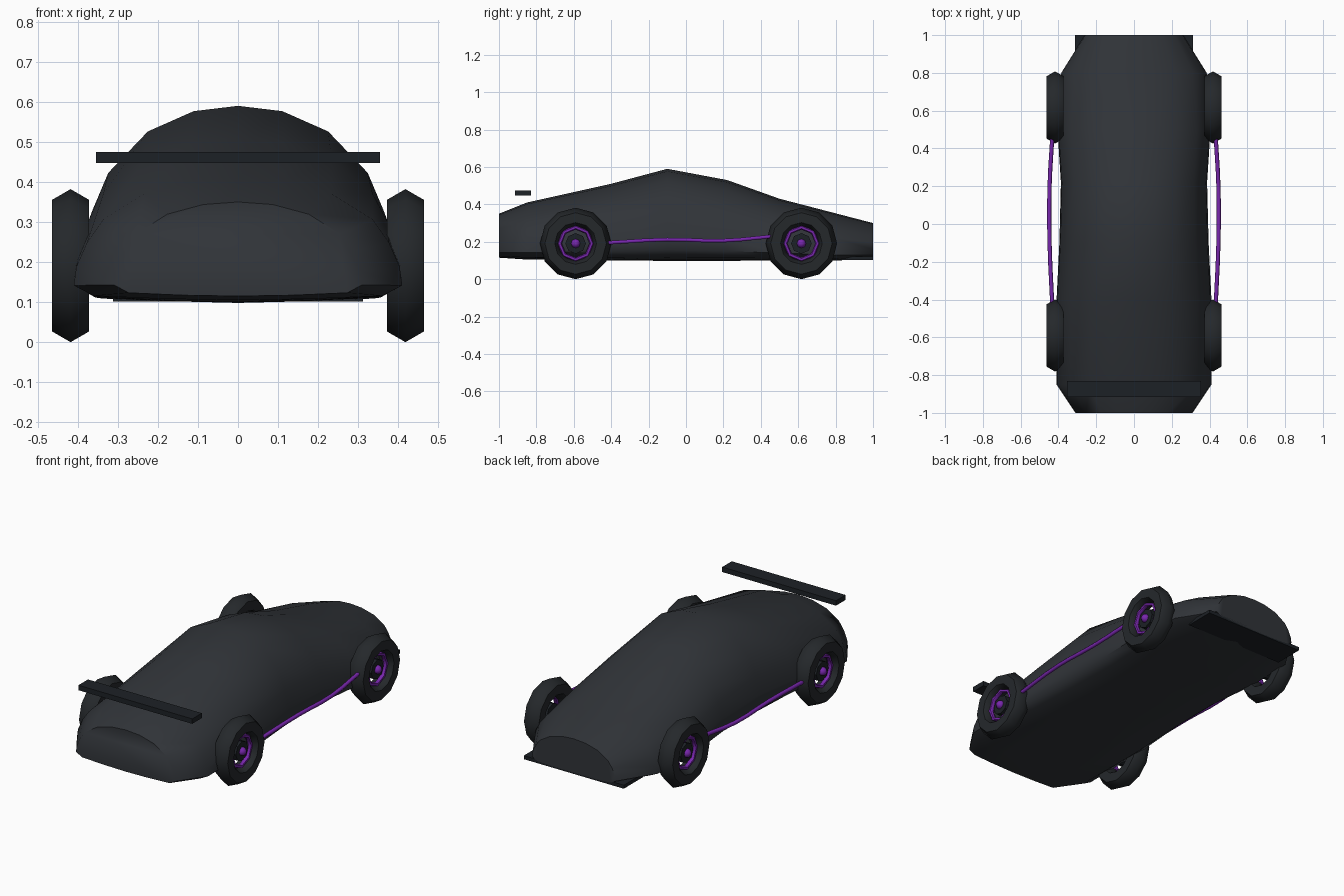
import bpy, bmesh
from math import pi, radians, cos, sin

if "Cube" in bpy.data.objects:
    bpy.data.objects.remove(bpy.data.objects["Cube"])


def material(name, color):
    m = bpy.data.materials.new(name)
    m.diffuse_color = (*color, 1)
    m.use_nodes = True
    m.node_tree.nodes["Principled BSDF"].inputs["Base Color"].default_value = m.diffuse_color
    return m


paint = material("dark_paint", (0.03, 0.034, 0.04))
rubber = material("rubber", (0.018, 0.021, 0.024))
trim = material("trim", (0.012, 0.015, 0.019))
purple = material("purple_glow", (0.19, 0.02, 0.42))


def finish(name, mat, angle=None):
    ob = bpy.context.object
    ob.name = name
    ob.data.materials.append(mat)
    if angle:
        bpy.ops.object.shade_smooth_by_angle(angle=radians(angle))
    return ob


def box(name, lo, hi, mat):
    bpy.ops.mesh.primitive_cube_add(size=1, location=[(a + b) / 2 for a, b in zip(lo, hi)])
    bpy.context.object.scale = [b - a for a, b in zip(lo, hi)]
    return finish(name, mat)


# Body: one half section lofted through stations (y, half width, bottom, top)
half = [(0, 1), (0.28, 0.973), (0.57, 0.87), (0.82, 0.66), (0.92, 0.47),
        (0.985, 0.27), (1, 0.12), (0.88, 0.035), (0.45, 0.01), (0, 0)]
section = half + [(-u, v) for u, v in half[-2:0:-1]]
stations = [(-1, 0.31, 0.115, 0.35), (-0.85, 0.41, 0.105, 0.41), (-0.4, 0.41, 0.10, 0.51),
            (-0.1, 0.395, 0.098, 0.59), (0.22, 0.387, 0.098, 0.53), (0.5, 0.405, 0.10, 0.43),
            (0.8, 0.385, 0.10, 0.352), (1, 0.26, 0.107, 0.30)]
bm = bmesh.new()
rings = [[bm.verts.new((u * w, y, b + v * (t - b))) for u, v in section]
         for y, w, b, t in stations]
n = len(section)
for r, s in zip(rings, rings[1:]):
    for i in range(n):
        bm.faces.new((r[i], r[(i + 1) % n], s[(i + 1) % n], s[i]))
bm.faces.new(rings[0])
bm.faces.new(rings[-1])
bmesh.ops.recalc_face_normals(bm, faces=bm.faces[:])
mesh = bpy.data.meshes.new("body")
bm.to_mesh(mesh)
bm.free()
body = bpy.data.objects.new("body", mesh)
bpy.context.collection.objects.link(body)
bpy.context.view_layer.objects.active = body
body.select_set(True)
finish("body", paint, 60)

# Wing and splitter
box("wing", (-0.355, -0.915, 0.447), (0.355, -0.83, 0.475), trim)
box("splitter", (-0.312, 0.83, 0.102), (0.312, 1.0, 0.122), trim)

# Wheels: tyre, rim ring, inner disc and hub cap
turn = (0, pi / 2, 0)
for side, sx in (("right", 1), ("left", -1)):
    for end, y in (("rear", -0.59), ("front", 0.617)):
        tag = f"{end}_{side}"
        c = (sx * 0.418, y, 0.191)
        bpy.ops.mesh.primitive_torus_add(location=c, rotation=turn, major_radius=0.138,
                                         minor_radius=0.053, major_segments=12, minor_segments=6)
        finish("tyre_" + tag, rubber, 60)
        bpy.ops.mesh.primitive_torus_add(location=(sx * 0.43, y, 0.191), rotation=turn,
                                         major_radius=0.086, minor_radius=0.012,
                                         major_segments=8, minor_segments=6)
        finish("rim_" + tag, purple, 60)
        bpy.ops.mesh.primitive_cylinder_add(vertices=8, radius=0.055, depth=0.04,
                                            location=c, rotation=turn)
        finish("disc_" + tag, trim, 30)
        bpy.ops.mesh.primitive_uv_sphere_add(segments=8, ring_count=6, radius=0.025,
                                             location=(sx * 0.437, y, 0.191), rotation=turn)
        finish("hub_" + tag, purple, 60)

    # Glowing side strip swept along a short path
    path = [(0.432, -0.44, 0.193), (0.447, -0.1, 0.212), (0.447, 0.2, 0.206), (0.432, 0.47, 0.23)]
    curve = bpy.data.curves.new("side_strip_" + side, 'CURVE')
    curve.dimensions = '3D'
    curve.bevel_depth = 0.011
    curve.bevel_resolution = 1
    curve.resolution_u = 3
    curve.use_fill_caps = True
    sp = curve.splines.new('BEZIER')
    sp.bezier_points.add(len(path) - 1)
    for p, (x, y, z) in zip(sp.bezier_points, path):
        p.co = (sx * x, y, z)
        p.handle_left_type = p.handle_right_type = 'AUTO'
    curve.materials.append(purple)
    bpy.context.collection.objects.link(bpy.data.objects.new("side_strip_" + side, curve))
